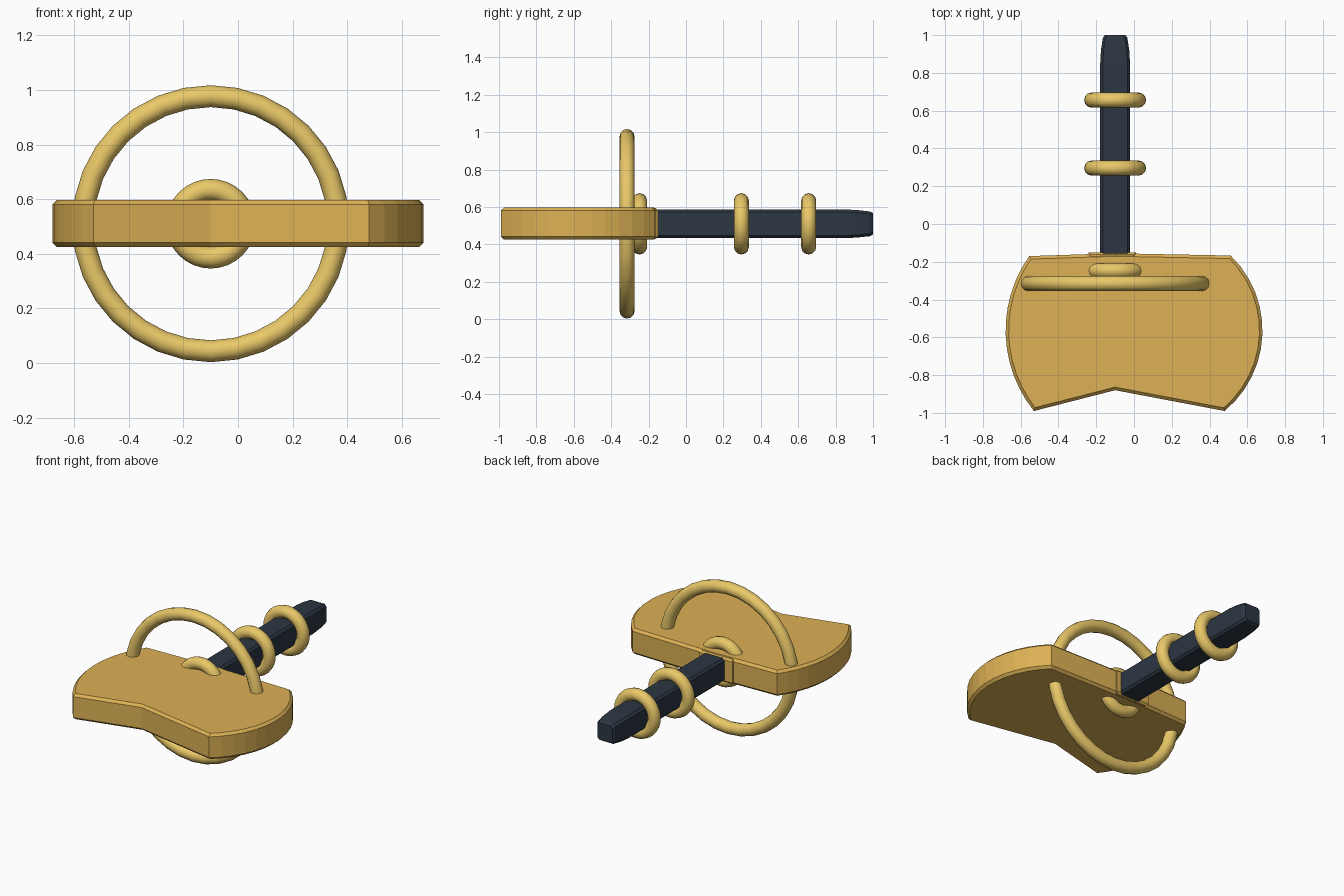
import bpy, bmesh, math
from mathutils import Vector

if "Cube" in bpy.data.objects:
    bpy.data.objects.remove(bpy.data.objects["Cube"])

CX, CZ = -0.10, 0.51   # shared axis of handle and rings


def material(name, rgb):
    m = bpy.data.materials.new(name)
    m.diffuse_color = (*rgb, 1)
    m.use_nodes = True
    m.node_tree.nodes["Principled BSDF"].inputs["Base Color"].default_value = m.diffuse_color
    return m


gold = material("gold", (0.72, 0.44, 0.09))
pale_gold = material("pale_gold", (0.82, 0.58, 0.14))
dark = material("dark_slate", (0.025, 0.037, 0.055))


def arc(a, b, sag, n=12):
    """Circular arc from a to b bulging to the left of the direction a->b."""
    a, b = Vector(a), Vector(b)
    d = b - a
    h = d.length / 2
    r = (h * h + sag * sag) / (2 * sag)
    u = d.normalized()
    v = Vector((-u.y, u.x))
    c = (a + b) / 2 + v * (sag - r)
    half = math.asin(h / r)
    return [c + r * (math.sin(t) * u + math.cos(t) * v)
            for t in (-half + 2 * half * i / n for i in range(n + 1))]


def finish(bm, name, mat):
    bmesh.ops.recalc_face_normals(bm, faces=bm.faces)
    me = bpy.data.meshes.new(name)
    bm.to_mesh(me)
    bm.free()
    me.materials.append(mat)
    ob = bpy.data.objects.new(name, me)
    bpy.context.collection.objects.link(ob)
    return ob


def slab(name, outline, z0, z1, bevel, mat):
    bm = bmesh.new()
    f = bm.faces.new([bm.verts.new((p[0], p[1], z0)) for p in outline])
    ext = bmesh.ops.extrude_face_region(bm, geom=[f])["geom"]
    for v in ext:
        if isinstance(v, bmesh.types.BMVert):
            v.co.z = z1
    rim = [e for e in bm.edges if abs(e.verts[0].co.z - e.verts[1].co.z) < 1e-5]
    bmesh.ops.bevel(bm, geom=rim, offset=bevel, segments=1, affect='EDGES')
    return finish(bm, name, mat)


def ring(name, y, major, minor=0.04):
    bpy.ops.mesh.primitive_torus_add(
        location=(CX, y, CZ), rotation=(math.pi / 2, 0, 0),
        major_radius=major, minor_radius=minor, major_segments=32, minor_segments=12)
    ob = bpy.context.object
    ob.name = name
    ob.data.materials.append(pale_gold)
    bpy.ops.object.shade_smooth_by_angle(angle=math.radians(45))


# Flat head: bulging sides, V notch at the front
outline = arc((-0.53, -0.99), (-0.555, -0.17), 0.137)
outline = arc((-0.53, -0.99), (-0.555, -0.17), 0.137) + [Vector((CX, -0.155))] \
    + arc((0.512, -0.167), (0.48, -0.99), 0.184) + [Vector((CX, -0.88))]
slab("head", outline, 0.425, 0.597, 0.016, gold)

# Collar where the handle enters the head
slab("collar", [(-0.24, -0.25), (-0.24, -0.15), (0.01, -0.15), (0.01, -0.25)],
     0.428, 0.594, 0.012, gold)

# Handle: chamfered square bar lofted towards a tapered tip
bm = bmesh.new()
loops = []
for y, w, h, c in ((-0.30, 0.079, 0.077, 0.014), (0.85, 0.079, 0.077, 0.014),
                   (0.92, 0.075, 0.073, 0.014), (0.985, 0.065, 0.066, 0.014),
                   (1.0, 0.055, 0.057, 0.014)):
    pts = [(w, h - c), (w - c, h), (c - w, h), (-w, h - c),
           (-w, c - h), (c - w, -h), (w - c, -h), (w, c - h)]
    loops.append([bm.verts.new((CX + px, y, CZ + pz)) for px, pz in pts])
for a, b in zip(loops, loops[1:]):
    for i in range(8):
        j = (i + 1) % 8
        bm.faces.new((a[i], a[j], b[j], b[i]))
bm.faces.new(loops[0])
bm.faces.new(loops[-1])
finish(bm, "handle", dark)

# Rings: one large hoop, one ferrule in the head, two grip rings
ring("large_hoop", -0.315, 0.467)
for name, y in (("head_ring", -0.248), ("grip_ring_inner", 0.296), ("grip_ring_outer", 0.656)):
    ring(name, y, 0.124)
